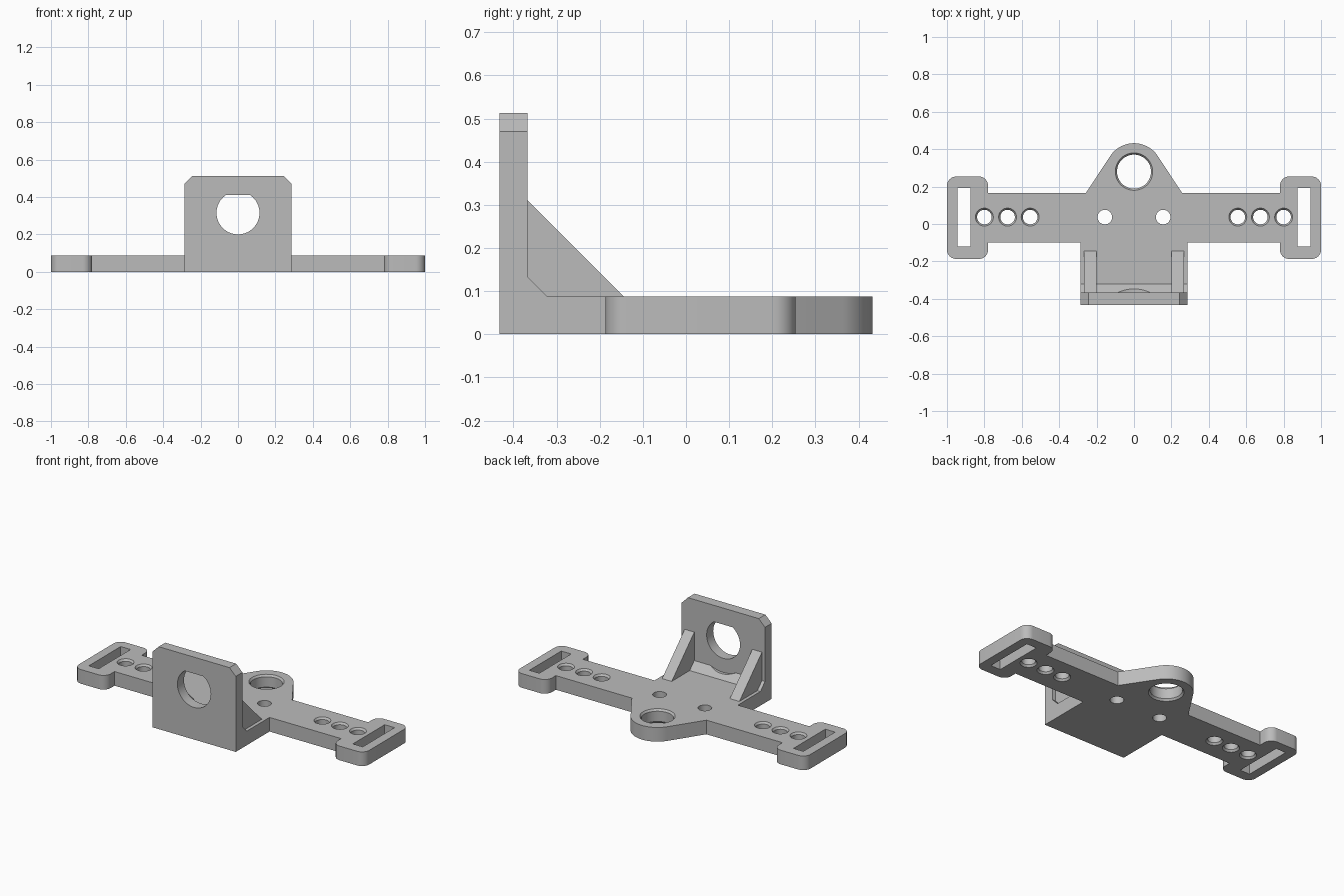
import bpy, bmesh
from math import sin, cos, radians, pi, atan2, acos, hypot

if "Cube" in bpy.data.objects:
    bpy.data.objects.remove(bpy.data.objects["Cube"], do_unlink=True)

grey = bpy.data.materials.new("plain grey")
grey.use_nodes = True
colour = (0.5, 0.5, 0.5, 1)
grey.diffuse_color = colour
grey.node_tree.nodes["Principled BSDF"].inputs["Base Color"].default_value = colour

H = 0.088        # plate thickness
FRONT = -0.432   # front face
WALL = -0.367    # back of the upright
HALF = 0.287     # half width of the upright


def arc(cx, cy, r, a0, a1, n):
    return [(cx + r * cos(a0 + (a1 - a0) * i / n), cy + r * sin(a0 + (a1 - a0) * i / n))
            for i in range(n + 1)]


def circle(cx, cy, r, n=64):
    return arc(cx, cy, r, 0, 2 * pi, n)[:-1]


def loft(name, rings):
    """Solid from a stack of matching 3D rings, capped at both ends."""
    bm = bmesh.new()
    loops = [[bm.verts.new(p) for p in ring] for ring in rings]
    for a, b in zip(loops, loops[1:]):
        for i in range(len(a)):
            j = (i + 1) % len(a)
            bm.faces.new((a[i], a[j], b[j], b[i]))
    bm.faces.new(loops[0])
    bm.faces.new(loops[-1])
    bmesh.ops.recalc_face_normals(bm, faces=bm.faces)
    mesh = bpy.data.meshes.new(name)
    bm.to_mesh(mesh)
    bm.free()
    mesh.materials.append(grey)
    obj = bpy.data.objects.new(name, mesh)
    bpy.context.collection.objects.link(obj)
    return obj


def prism(name, pts, axis, lo, hi):
    place = {"x": lambda a, b, t: (t, a, b),
             "y": lambda a, b, t: (a, t, b),
             "z": lambda a, b, t: (a, b, t)}[axis]
    return loft(name, [[place(a, b, t) for a, b in pts] for t in (lo, hi)])


def box_pts(x0, x1, y0, y1):
    return [(x0, y0), (x1, y0), (x1, y1), (x0, y1)]


def combine(body, tool, operation):
    bpy.context.view_layer.objects.active = body
    mod = body.modifiers.new(operation.lower(), "BOOLEAN")
    mod.operation = operation
    mod.solver = "EXACT"
    mod.object = tool
    bpy.ops.object.modifier_apply(modifier=mod.name)
    bpy.data.objects.remove(tool, do_unlink=True)


def tidy(body):
    bm = bmesh.new()
    bm.from_mesh(body.data)
    bmesh.ops.remove_doubles(bm, verts=bm.verts, dist=0.00005)
    bmesh.ops.dissolve_limit(bm, angle_limit=radians(0.3), verts=bm.verts, edges=bm.edges)
    bm.to_mesh(body.data)
    bm.free()


# Base plate outline: front block, arm, rounded strap pad, rounded boss
right = [(HALF, FRONT), (HALF, -0.1), (0.78, -0.1)]
rad = 0.05
for cx, cy, start in ((0.78 + rad, -0.187 + rad, 180), (1 - rad, -0.187 + rad, 270),
                      (1 - rad, 0.254 - rad, 0), (0.78 + rad, 0.254 - rad, 90)):
    right += arc(cx, cy, rad, radians(start), radians(start + 90), 10)
right += [(0.78, 0.166), (0.257, 0.166)]
boss_y, boss_r = 0.28, 0.152
dx, dy = 0.257, 0.166 - boss_y
tangent = atan2(dy, dx) + acos(boss_r / hypot(dx, dy))
right += arc(0, boss_y, boss_r, tangent, pi / 2, 20)
outline = right + [(-x, y) for x, y in reversed(right[:-1])]
body = prism("mounting_bracket", outline, "z", 0, H)

# Upright with a bevelled inside corner
side = [(FRONT, 0.04), (-0.322, 0.04), (-0.322, H), (WALL, 0.133), (WALL, 0.513), (FRONT, 0.513)]
combine(body, prism("upright", side, "x", -HALF, HALF), "UNION")
tidy(body)

# Clipped top corners of the upright
for s in (-1, 1):
    corner = [(s * (HALF + 0.02), 0.45), (s * (HALF + 0.02), 0.533), (s * 0.224, 0.533)]
    combine(body, prism("corner_cutter", corner, "y", FRONT - 0.05, WALL + 0.05), "DIFFERENCE")

# Round clearance behind the upright, then its flat-topped opening
combine(body, prism("clearance_cutter", circle(0, 0.313, 0.2), "y", WALL, -0.25), "DIFFERENCE")
opening = [p for p in circle(0, 0.315, 0.115) if p[1] < 0.411]
combine(body, prism("opening_cutter", opening, "y", FRONT - 0.05, WALL + 0.05), "DIFFERENCE")


def chamfered_hole(x, y, r, c=0.009, h=0.012):
    rings = [(r + c, -h), (r - c, h), (r - c, H - h), (r + c, H + h)]
    tool = loft("hole_cutter", [[(a, b, z) for a, b in circle(x, y, q, 48)] for q, z in rings])
    combine(body, tool, "DIFFERENCE")


# Holes and strap slots in the plate
chamfered_hole(0, boss_y, 0.1)
for s in (-1, 1):
    for x in (0.555, 0.676, 0.8):
        chamfered_hole(s * x, 0.037, 0.048)
    combine(body, prism("pin_cutter", circle(s * 0.156, 0.037, 0.039, 48), "z", -0.05, 0.15),
            "DIFFERENCE")
    x0, x1 = sorted((s * 0.875, s * 0.943))
    combine(body, prism("slot_cutter", box_pts(x0, x1, -0.12, 0.193), "z", -0.05, 0.15),
            "DIFFERENCE")

# Triangular gussets
for s in (-1, 1):
    rib = [(-0.4, 0.05), (-0.145, 0.05), (-0.145, H), (WALL, 0.31), (-0.4, 0.31)]
    x0, x1 = sorted((s * 0.2, s * 0.266))
    combine(body, prism("gusset", rib, "x", x0, x1), "UNION")

bpy.ops.object.select_all(action="DESELECT")
body.select_set(True)
bpy.context.view_layer.objects.active = body
bpy.ops.object.shade_smooth_by_angle(angle=radians(22))
